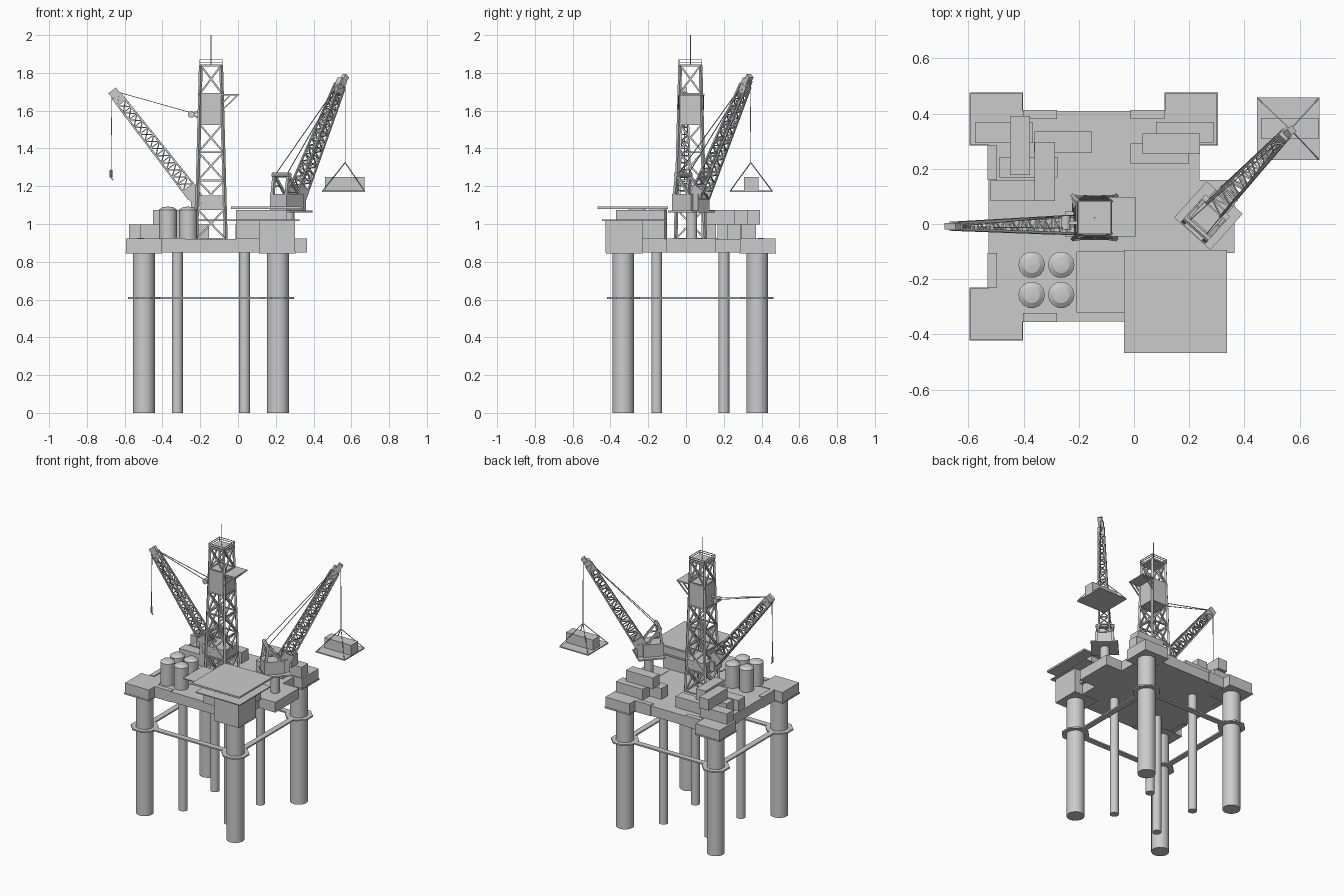
import bpy, bmesh, math
from mathutils import Vector, Matrix

if "Cube" in bpy.data.objects:
    bpy.data.objects.remove(bpy.data.objects["Cube"])

CX, CY = -0.143, 0.023          # centre of the leg grid and tower


def finish(name, bm, smooth=False):
    me = bpy.data.meshes.new(name)
    bm.to_mesh(me)
    bm.free()
    ob = bpy.data.objects.new(name, me)
    bpy.context.collection.objects.link(ob)
    if smooth:
        bpy.context.view_layer.objects.active = ob
        ob.select_set(True)
        bpy.ops.object.shade_smooth_by_angle(angle=math.radians(35))
        ob.select_set(False)
    return ob


def add_box(bm, x0, x1, y0, y1, z0, z1, m=Matrix()):
    t = Matrix.Translation(((x0 + x1) / 2, (y0 + y1) / 2, (z0 + z1) / 2))
    s = Matrix.Diagonal((x1 - x0, y1 - y0, z1 - z0, 1))
    bmesh.ops.create_cube(bm, size=1, matrix=m @ t @ s)


def box(name, *b, m=Matrix()):
    bm = bmesh.new()
    add_box(bm, *b, m=m)
    return finish(name, bm)


def rod(bm, p, q, r, seg=4, r2=None):
    p, q = Vector(p), Vector(q)
    d = q - p
    rot = d.to_track_quat('Z', 'Y').to_matrix().to_4x4() @ Matrix.Rotation(math.pi / seg, 4, 'Z')
    bmesh.ops.create_cone(bm, cap_ends=True, segments=seg, radius1=r, radius2=r if r2 is None else r2,
                          depth=d.length, matrix=Matrix.Translation((p + q) / 2) @ rot)


def rods(name, pairs, r, seg=4):
    bm = bmesh.new()
    for p, q in pairs:
        rod(bm, p, q, r, seg)
    return finish(name, bm)


def lattice(bm, rings, r_chord, r_brace, cross, skip=()):
    """Four chords through square rings, with X or zigzag bracing on each side."""
    for i in range(len(rings)):
        for k in range(4):
            n = (k + 1) % 4
            a = rings[i]
            rod(bm, a[k], a[n], r_brace)
            if i + 1 == len(rings):
                continue
            b = rings[i + 1]
            rod(bm, a[k], b[k], r_chord)
            if i in skip:
                continue
            if cross or i % 2 == 0:
                rod(bm, a[k], b[n], r_brace)
            if cross or i % 2:
                rod(bm, a[n], b[k], r_brace)


def boom(name, foot, tip, w0, w1, h0, h1, n):
    """Tapered crane jib: lattice with solid foot and head."""
    foot, tip = Vector(foot), Vector(tip)
    d = (tip - foot).normalized()
    side = d.cross(Vector((0, 0, 1))).normalized()
    up = side.cross(d)
    bm = bmesh.new()
    rings = []
    for i in range(n + 1):
        t = i / n
        c, w, h = foot.lerp(tip, t), w0 + (w1 - w0) * t, h0 + (h1 - h0) * t
        rings.append([c + side * w * sx / 2 + up * h * sz / 2
                      for sx, sz in ((-1, -1), (1, -1), (1, 1), (-1, 1))])
    lattice(bm, rings, 0.0065, 0.004, False)
    m = Matrix((side, d, up)).transposed().to_4x4()
    for sx in (-1, 1):              # foot cheek plates
        x = sx * w0 / 2
        add_box(bm, x - .005, x + .005, -.03, .05, -h0 / 2, h0 / 2, m=Matrix.Translation(foot) @ m)
    add_box(bm, -w1 / 2, w1 / 2, -.05, .035, -h1 / 2, h1 / 2, m=Matrix.Translation(tip) @ m)
    return finish(name, bm)


def grid(d):
    return [(CX + sx * d, CY + sy * d) for sx in (-1, 1) for sy in (-1, 1)]


# legs and inner conductor columns
for name, d, r in (("leg", .355, .058), ("inner_column", .178, .029)):
    for x, y in grid(d):
        bm = bmesh.new()
        rod(bm, (x, y, 0), (x, y, .86), r, 20)
        finish(name, bm, True)

# collars and flat ring walkway joining the legs
for x, y in grid(.355):
    bm = bmesh.new()
    rod(bm, (x, y, .604), (x, y, .614), .092, 8)
    finish("leg_collar", bm)
for s in (-1, 1):
    o = s * .355
    box("ring_beam_x", CX - .29, CX + .29, CY + o - .02, CY + o + .02, .604, .614)
    box("ring_beam_y", CX + o - .02, CX + o + .02, CY - .29, CY + .29, .604, .614)

# deck slab, corner blocks, edge steps
box("main_deck", -.528, .237, -.353, .41, .85, .92)
for x in (-.499, .207):
    for y in (-.327, .38):
        box("corner_block", x - .094, x + .094, y - .093, y + .093, .852, .924)
        box("corner_lip", x - .097, x + .097, y - .096, y + .096, .845, .855)
for b in ((-.403, -.28, -.356, -.322), (-.403, -.28, .38, .413), (-.012, .11, .38, .413),
          (-.531, -.497, -.23, -.105), (-.531, -.497, .16, .285)):
    box("edge_step", *b, .848, .926)
box("crane_deck_extension", .2, .365, -.105, .16, .85, .922)

# accommodation house, walkway plate and flat roof deck
box("house", -.01, .26, -.37, -.114, .92, 1.075)
box("house_tower", .11, .303, -.425, -.23, .85, 1.02)
box("house_flange", -.02, .325, -.445, -.1, 1.017, 1.024)
box("walkway_plate", -.208, -.02, -.32, -.1, 1.017, 1.024)
box("roof_deck", -.036, .338, -.468, -.095, 1.08, 1.092)

# storage tanks with domed tops
for x in (-.371, -.264):
    for y in (-.148, -.257):
        bm = bmesh.new()
        rod(bm, (x, y, .92), (x, y, 1.075), .048, 14)
        rod(bm, (x, y, 1.075), (x, y, 1.088), .048, 14, .03)
        rod(bm, (x, y, 1.088), (x, y, 1.092), .03, 14, .004)
        finish("tank", bm, True)

# stacked cargo containers: x, y of min corner, along x?, level
for x, y, ax, lv in ((-.577, .293, 1, 0), (-.45, .177, 0, 1), (-.36, .083, 0, 1), (-.363, .26, 1, 0),
                     (-.52, .083, 1, 0), (-.488, .168, 1, 0), (.03, .253, 1, 1), (.08, .295, 1, 0),
                     (-.012, .217, 1, 0)):
    w, d = (.21, .075) if ax else (.073, .215)
    z = .92 + lv * .077
    box("container", x, x + w, y, y + d, z, z + .077)

# drilling tower
levels = [.92, 1.08, 1.15, 1.23, 1.38, 1.53, 1.69, 1.84]


def half(z):
    return .078 - .024 * (z - .92) / .92


def square(h, z):
    return [Vector((CX + sx * h, CY + sy * h, z)) for sx, sy in ((-1, -1), (1, -1), (1, 1), (-1, 1))]


bm = bmesh.new()
zs = [.92, 1.08, 1.23, 1.38, 1.53, 1.69, 1.84]
lattice(bm, [square(half(z), z) for z in zs], .010, .0065, True, skip=(4,))
finish("tower_lattice", bm)
for z0, z1, h in ((1.08, 1.15, .074), (1.53, 1.69, .064)):
    box("tower_cladding", CX - h, CX + h, CY - h, CY + h, z0, z1)
box("tower_top_plate", CX - .06, CX + .06, CY - .06, CY + .06, 1.835, 1.845)
rail = []
top, mid, base = square(.06, 1.87), square(.06, 1.857), square(.06, 1.84)
for k in range(4):
    n = (k + 1) % 4
    rail += [(top[k], top[n]), (mid[k], mid[n]), (base[k], top[k])]
rods("tower_railing", rail, .0025)
rods("antenna", [((CX, CY, 1.84), (CX, CY, 2.0))], .003, 6)

# side balcony on the tower
box("balcony", -.09, .005, -.045, .098, 1.68, 1.688)
rods("balcony_braces", [((.0, y, 1.683), (-.082, y, 1.605)) for y in (-.04, .093)]
     + [((-.04, y, 1.683), (-.082, y, 1.64)) for y in (-.04, .093)], .005)

# left crane mounted on the tower
tipL = Vector((-.645, -.008, 1.68))
boom("left_boom", (-.235, -.004, 1.155), tipL, .062, .024, .07, .05, 14)
box("left_boom_mount", -.25, -.2, -.045, .045, 1.085, 1.15)
bm = bmesh.new()
rod(bm, (-.248, -.02, 1.58), (-.248, .03, 1.58), .018, 12)
rod(bm, (-.248, .005, 1.58), (-.2, .005, 1.6), .009)
rod(bm, (-.248, .005, 1.58), (-.2, .005, 1.56), .007)
finish("left_sheave", bm)
rods("left_cables", [((-.66, -.01, 1.705), (-.25, y, 1.59)) for y in (-.015, .028)]
     + [((-.66, -.01, 1.7), (-.672, -.008, 1.69)), ((-.668, -.008, 1.695), (-.672, -.008, 1.28))], .0025)
bm = bmesh.new()
rod(bm, (-.672, -.008, 1.245), (-.672, -.008, 1.285), .007, 6)
rod(bm, (-.672, -.008, 1.245), (-.66, -.008, 1.232), .004)
finish("left_hook", bm)

# right crane on its pedestal (local +x points along the boom)
M = Matrix.Translation((.27, .03, 0)) @ Matrix.Rotation(math.radians(48), 4, 'Z')
bm = bmesh.new()
rod(bm, (.27, .03, .92), (.27, .03, 1.065), .03, 16)
finish("crane_pedestal", bm, True)
box("crane_platform", -.088, .088, -.088, .088, 1.062, 1.072, m=M)
box("crane_cab", -.085, .05, -.06, .06, 1.072, 1.16, m=M)
bm = bmesh.new()
for s in (-1, 1):
    y = s * .05
    rod(bm, M @ Vector((-.075, y, 1.15)), M @ Vector((-.06, y, 1.26)), .011)
    rod(bm, M @ Vector((.03, y, 1.15)), M @ Vector((-.06, y, 1.26)), .009)
    rod(bm, M @ Vector((-.07, y, 1.2)), M @ Vector((0, y, 1.2)), .006)
rod(bm, M @ Vector((-.06, -.06, 1.26)), M @ Vector((-.06, .06, 1.26)), .014, 8)
finish("crane_gantry", bm)
box("crane_boom_mount", .03, .085, -.045, .045, 1.072, 1.16, m=M)
tipR = Vector((.54, .315, 1.735))
boom("right_boom", M @ Vector((.06, 0, 1.15)), tipR, .07, .034, .07, .045, 14)
rods("right_boom_head", [(tipR, (.572, .34, 1.785))], .02)
rods("right_cables", [(M @ Vector((-.06, y, 1.265)), (.555, .325, 1.775)) for y in (-.04, .04)]
     + [((.567, .34, 1.78), (.567, .343, 1.32))], .0025)

# suspended pallet with container and slings
px, py = .559, .345
box("pallet", px - .113, px + .113, py - .113, py + .113, 1.17, 1.178)
box("hanging_container", .46, .67, .308, .385, 1.178, 1.25)
rods("slings", [((px + sx * .11, py + sy * .11, 1.176), (.567, .343, 1.325))
                for sx in (-1, 1) for sy in (-1, 1)], .003)
